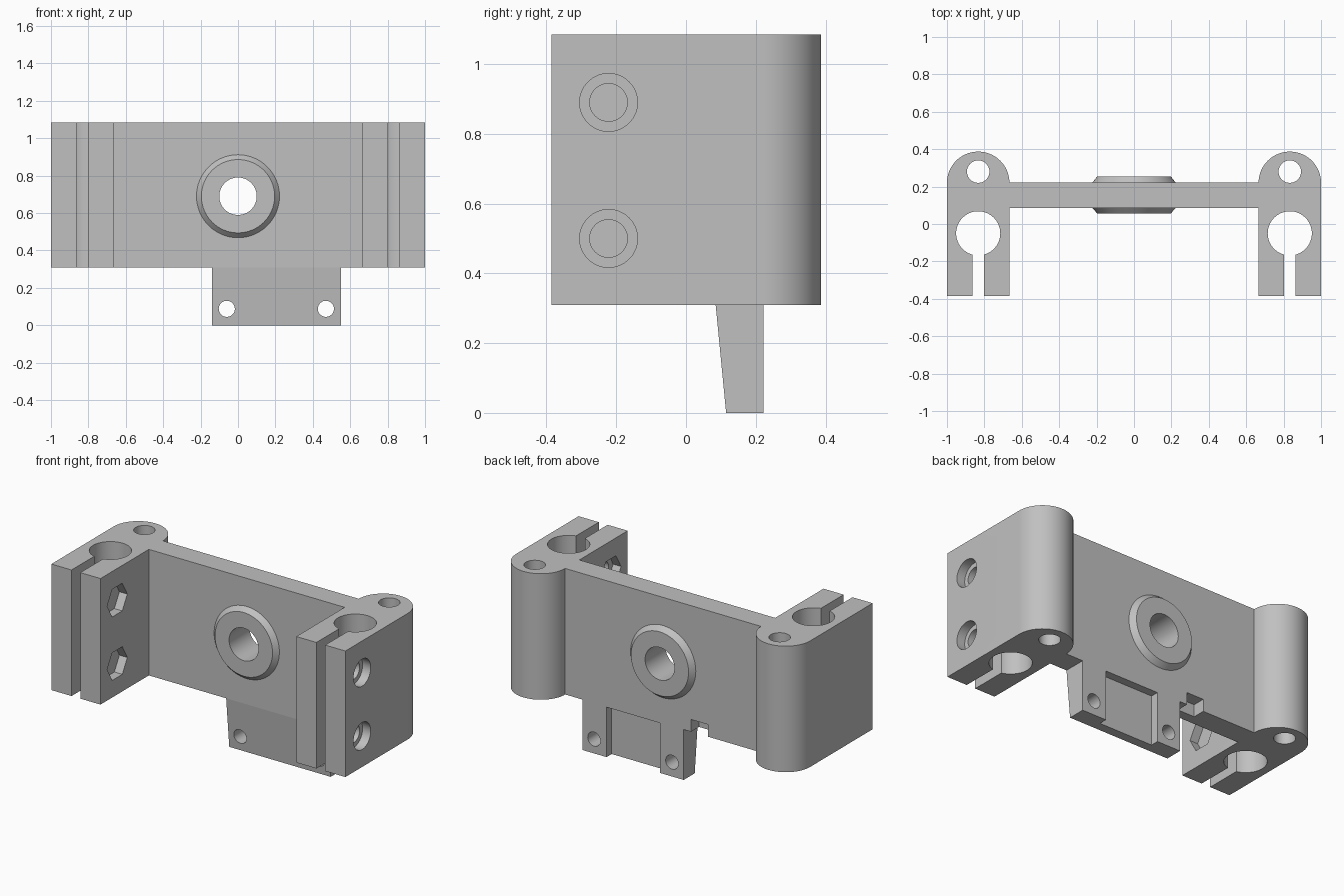
import bpy, bmesh, math
from mathutils import Matrix, Vector

cube = bpy.data.objects.get("Cube")
if cube:
    bpy.data.objects.remove(cube, do_unlink=True)

grey = bpy.data.materials.new("plain grey")
grey.use_nodes = True
COLOUR = (0.53, 0.53, 0.53, 1)
grey.diffuse_color = COLOUR
grey.node_tree.nodes["Principled BSDF"].inputs["Base Color"].default_value = COLOUR

BOTTOM, TOP = 0.31, 1.085
FRONT, BACK = 0.085, 0.222      # web plate faces
ARM_X, ARM_R = 0.833, 0.167     # arm centre line and half width


def add_object(name, bm):
    bmesh.ops.recalc_face_normals(bm, faces=bm.faces[:])
    mesh = bpy.data.meshes.new(name)
    bm.to_mesh(mesh)
    bm.free()
    mesh.materials.append(grey)
    obj = bpy.data.objects.new(name, mesh)
    bpy.context.collection.objects.link(obj)
    return obj


def prism(name, points, offset):
    """Extrude a flat outline of 3D points along an offset."""
    bm = bmesh.new()
    face = bm.faces.new([bm.verts.new(p) for p in points])
    new = bmesh.ops.extrude_face_region(bm, geom=[face])["geom"]
    bmesh.ops.translate(bm, vec=Vector(offset),
                        verts=[v for v in new if isinstance(v, bmesh.types.BMVert)])
    return add_object(name, bm)


def box(name, x0, x1, y0, y1, z0, z1):
    return prism(name, [(x0, y0, z0), (x1, y0, z0), (x1, y1, z0), (x0, y1, z0)],
                 (0, 0, z1 - z0))


def rod(name, start, end, r1, r2=None, sides=64):
    """Cylinder, cone or prism between two points."""
    start, end = Vector(start), Vector(end)
    axis = end - start
    bm = bmesh.new()
    bmesh.ops.create_cone(bm, cap_ends=True, segments=sides, radius1=r1,
                          radius2=r1 if r2 is None else r2, depth=axis.length)
    turn = Vector((0, 0, 1)).rotation_difference(axis).to_matrix().to_4x4()
    bm.transform(Matrix.Translation((start + end) / 2) @ turn)
    return add_object(name, bm)


def cut(obj, *cutters):
    """Subtract each cutter and delete it."""
    bpy.context.view_layer.objects.active = obj
    for cutter in cutters:
        cutter.hide_render = True
        mod = obj.modifiers.new("cut", 'BOOLEAN')
        mod.operation, mod.solver, mod.object = 'DIFFERENCE', 'EXACT', cutter
        bpy.ops.object.modifier_apply(modifier=mod.name)
        bpy.data.objects.remove(cutter, do_unlink=True)


def smooth(obj):
    bpy.ops.object.select_all(action='DESELECT')
    obj.select_set(True)
    bpy.context.view_layer.objects.active = obj
    bpy.ops.object.shade_smooth_by_angle(angle=math.radians(25))


# Clamp arms: rounded at the back, split at the front
for side, label in ((1, "left"), (-1, "right")):
    cx = side * ARM_X
    outline = [(cx - ARM_R, -0.385, BOTTOM), (cx + ARM_R, -0.385, BOTTOM)]
    for i in range(49):
        a = math.pi * i / 48
        outline.append((cx + ARM_R * math.cos(a), 0.22 + ARM_R * math.sin(a), BOTTOM))
    arm = prism(label + "_clamp_arm", outline, (0, 0, TOP - BOTTOM))
    # Rod bore, clamp slit and small rear bore
    cut(arm,
        rod("rod_bore", (cx, -0.05, 0.2), (cx, -0.05, 1.2), 0.118),
        box("slit", cx - 0.03, cx + 0.03, -0.5, -0.1, 0.2, 1.2),
        rod("rear_bore", (cx, 0.28, 0.2), (cx, 0.28, 1.2), 0.06))
    # Clamp screw holes: round recess outside, hexagonal nut pocket inside
    for z in (0.5, 0.89):
        y = -0.222
        cut(arm,
            rod("screw_hole", (side * 0.5, y, z), (side * 1.2, y, z), 0.054),
            rod("head_recess", (side * 0.945, y, z), (side * 1.2, y, z), 0.083),
            rod("nut_pocket", (side * 0.5, y, z), (side * 0.72, y, z), 0.098, sides=6))
    smooth(arm)

# Web plate between the arms, with a small rear notch
inner = ARM_X - ARM_R
plate = box("web_plate", -inner, inner, FRONT, BACK, BOTTOM, TOP)
cut(plate,
    box("rear_notch", -0.305, -0.19, 0.145, 0.3, 0.2, 0.385),
    rod("centre_bore", (0, 0, 0.69), (0, 0.4, 0.69), 0.1))
smooth(plate)

# Chamfered bosses round the centre bore
for name, y0, y1 in (("front_boss", FRONT, 0.056), ("rear_boss", BACK, 0.255)):
    boss = rod(name, (0, y0, 0.69), (0, y1, 0.69), 0.222, 0.196)
    cut(boss, rod("centre_bore", (0, -0.2, 0.69), (0, 0.5, 0.69), 0.1))
    smooth(boss)

# Tapered lug under the plate, with rear pocket and two holes
lug = prism("mounting_lug",
            [(-0.14, 0.115, 0), (-0.14, BACK, 0), (-0.14, BACK, BOTTOM), (-0.14, FRONT, BOTTOM)],
            (0.69, 0, 0))
cut(lug, box("rear_pocket", 0.02, 0.385, 0.172, 0.4, -0.1, BOTTOM - 0.003))
for x in (-0.06, 0.47):
    cut(lug, rod("lug_hole", (x, 0, 0.088), (x, 0.4, 0.088), 0.043))
smooth(lug)
